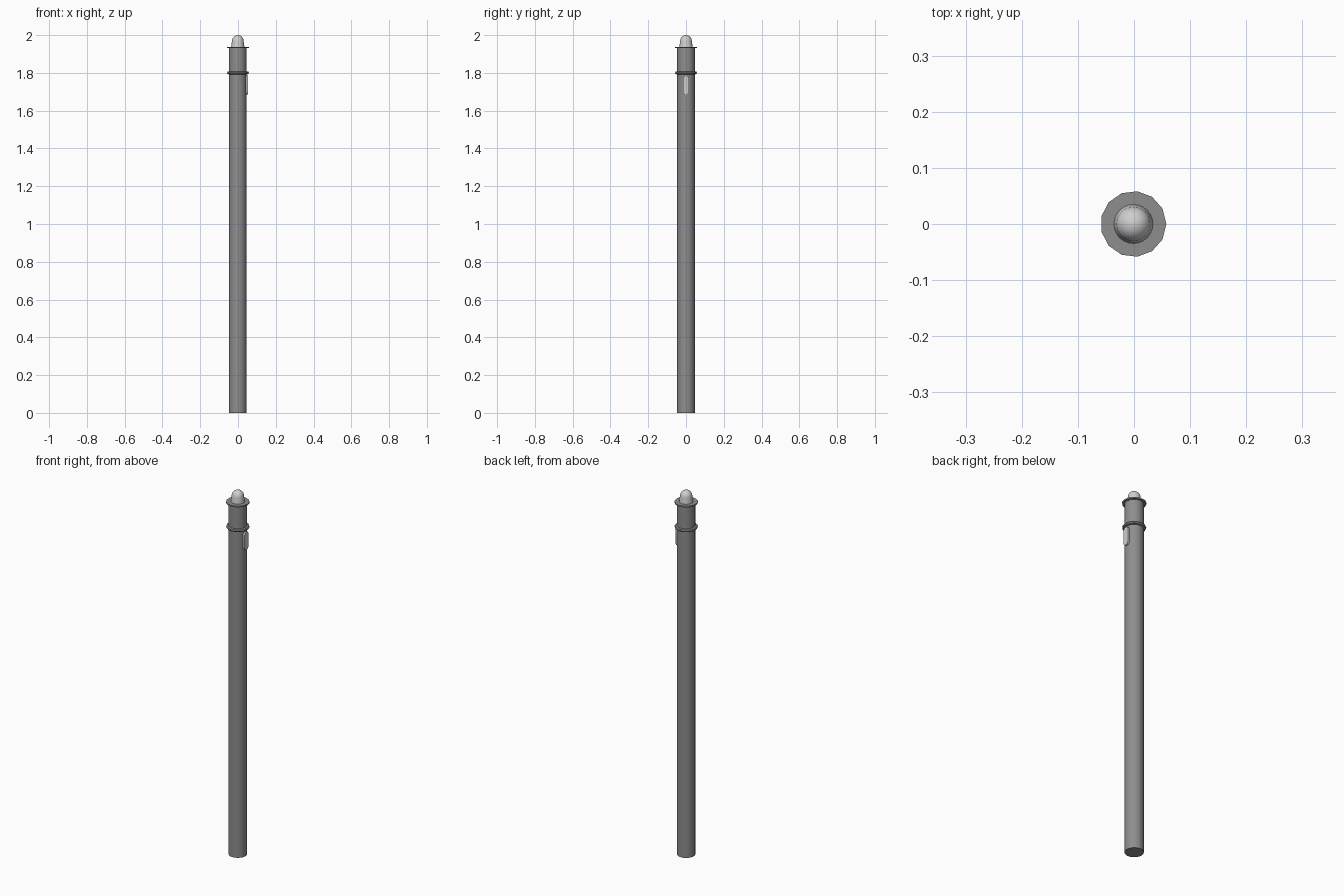
import bpy, math

cube = bpy.data.objects.get("Cube")
if cube:
    bpy.data.objects.remove(cube, do_unlink=True)

SIDES = 13
OFFSET = -0.001


def material(name, value):
    m = bpy.data.materials.new(name)
    m.use_nodes = True
    color = (value, value, value, 1)
    m.diffuse_color = color
    m.node_tree.nodes["Principled BSDF"].inputs["Base Color"].default_value = color
    return m


gray = material("pole gray", 0.27)
pale = material("pale gray", 0.62)


def finish(name, verts, faces, mat, angle=40):
    mesh = bpy.data.meshes.new(name)
    mesh.from_pydata(verts, [], faces)
    mesh.materials.append(mat)
    obj = bpy.data.objects.new(name, mesh)
    bpy.context.collection.objects.link(obj)
    bpy.ops.object.select_all(action='DESELECT')
    obj.select_set(True)
    bpy.context.view_layer.objects.active = obj
    bpy.ops.object.shade_smooth_by_angle(angle=math.radians(angle))
    return obj


def lathe(name, profile, mat, sides=SIDES):
    """Spin a bottom-to-top (radius, z) profile and cap both ends."""
    verts = [(OFFSET + r * math.cos(math.tau * i / sides),
              r * math.sin(math.tau * i / sides), z)
             for r, z in profile for i in range(sides)]
    faces = [(k * sides + i, k * sides + (i + 1) % sides,
              (k + 1) * sides + (i + 1) % sides, (k + 1) * sides + i)
             for k in range(len(profile) - 1) for i in range(sides)]
    faces.append(tuple(reversed(range(sides))))
    faces.append(tuple(range(len(verts) - sides, len(verts))))
    return finish(name, verts, faces, mat)


# Long straight pole
lathe("pole", [(0.047, 0), (0.047, 1.935)], gray)

# Thin top flange and thicker lower collar
lathe("top_flange", [(0.0587, 1.931), (0.0587, 1.938)], gray)
lathe("lower_collar", [(0.047, 1.792), (0.056, 1.794), (0.0587, 1.8),
                       (0.056, 1.806), (0.047, 1.808)], gray)

# Tapered cap with a rounded top
dome = [(0.035, 1.936), (0.0335, 1.95), (0.031, 1.968)]
dome += [(0.031 * math.cos(a), 1.968 + 0.032 * math.sin(a))
         for a in (math.radians(d) for d in range(15, 90, 15))]
dome.append((0.001, 2.0))
lathe("cap", dome, pale, 24)

# Rounded upright plate on the left side of the pole
outline = []
for cz, start in ((1.77, 0), (1.70, 180)):
    for step in range(9):
        a = math.radians(start + step * 22.5)
        outline.append((0.016 * math.cos(a), cz + 0.015 * math.sin(a)))
n = len(outline)
verts = [(x, y, z) for x in (0.040, 0.052) for y, z in outline]
faces = [(i, (i + 1) % n, n + (i + 1) % n, n + i) for i in range(n)]
faces += [tuple(reversed(range(n))), tuple(range(n, 2 * n))]
finish("side_plate", verts, faces, pale)
